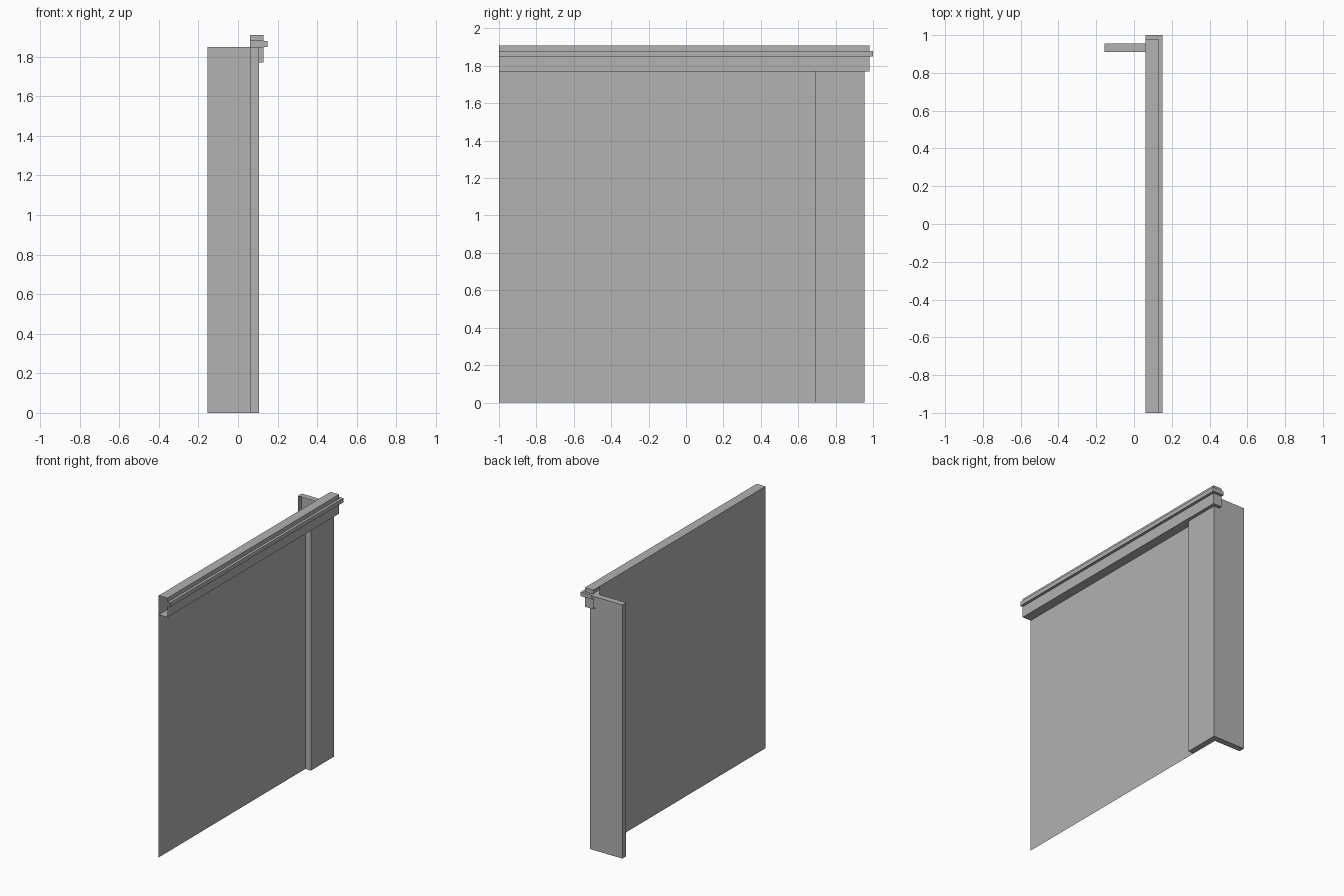
import bpy
import bmesh

cube = bpy.data.objects.get("Cube")
if cube:
    bpy.data.objects.remove(cube, do_unlink=True)

# Single flat colour
GREY = (0.445, 0.445, 0.445, 1)
grey = bpy.data.materials.new("plain grey")
grey.use_nodes = True
grey.diffuse_color = GREY
grey.node_tree.nodes["Principled BSDF"].inputs["Base Color"].default_value = GREY

# Outer corner of the wall
WALL_X, WALL_Y = 0.06, 0.91
FRONT_Y, TOP_Z = -1.0, 1.91


def finish(bm, name):
    mesh = bpy.data.meshes.new(name)
    bm.to_mesh(mesh)
    bm.free()
    mesh.materials.append(grey)
    obj = bpy.data.objects.new(name, mesh)
    bpy.context.collection.objects.link(obj)
    return obj


def sweep_round_corner(name, profile, start_y, end_x, capped):
    """Sweep an open (offset, height) profile along the wall and round its corner."""
    bm = bmesh.new()
    start = [bm.verts.new((WALL_X + o, start_y, z)) for o, z in profile]
    corner = [bm.verts.new((WALL_X + o, WALL_Y + o, z)) for o, z in profile]
    end = [bm.verts.new((end_x, WALL_Y + o, z)) for o, z in profile]
    for a, b in ((start, corner), (corner, end)):
        for i in range(len(profile) - 1):
            bm.faces.new((a[i], b[i], b[i + 1], a[i + 1]))
    if capped:
        bm.faces.new(start)
        bm.faces.new(end[::-1])
    return finish(bm, name)


# Thin wall sheet
bm = bmesh.new()
bm.faces.new([bm.verts.new((WALL_X, y, z)) for y, z in (
    (FRONT_Y, 0), (WALL_Y, 0), (WALL_Y, TOP_Z), (FRONT_Y, TOP_Z))])
finish(bm, "wall_panel")

# Corner board wrapping the wall end, open against the wall
BOARD, BOARD_TOP = 0.045, 1.85
sweep_round_corner(
    "corner_board",
    [(0, 0), (BOARD, 0), (BOARD, BOARD_TOP), (0, BOARD_TOP)],
    0.69, -0.155, True)

# Hollow cornice with a projecting strip, open at both ends
FASCIA, STRIP = 0.07, 0.09
sweep_round_corner(
    "cornice",
    [(0, 1.77), (FASCIA, 1.77), (FASCIA, 1.85), (STRIP, 1.85),
     (STRIP, 1.88), (FASCIA, 1.88), (FASCIA, TOP_Z), (0, TOP_Z)],
    FRONT_Y, WALL_X, False)
